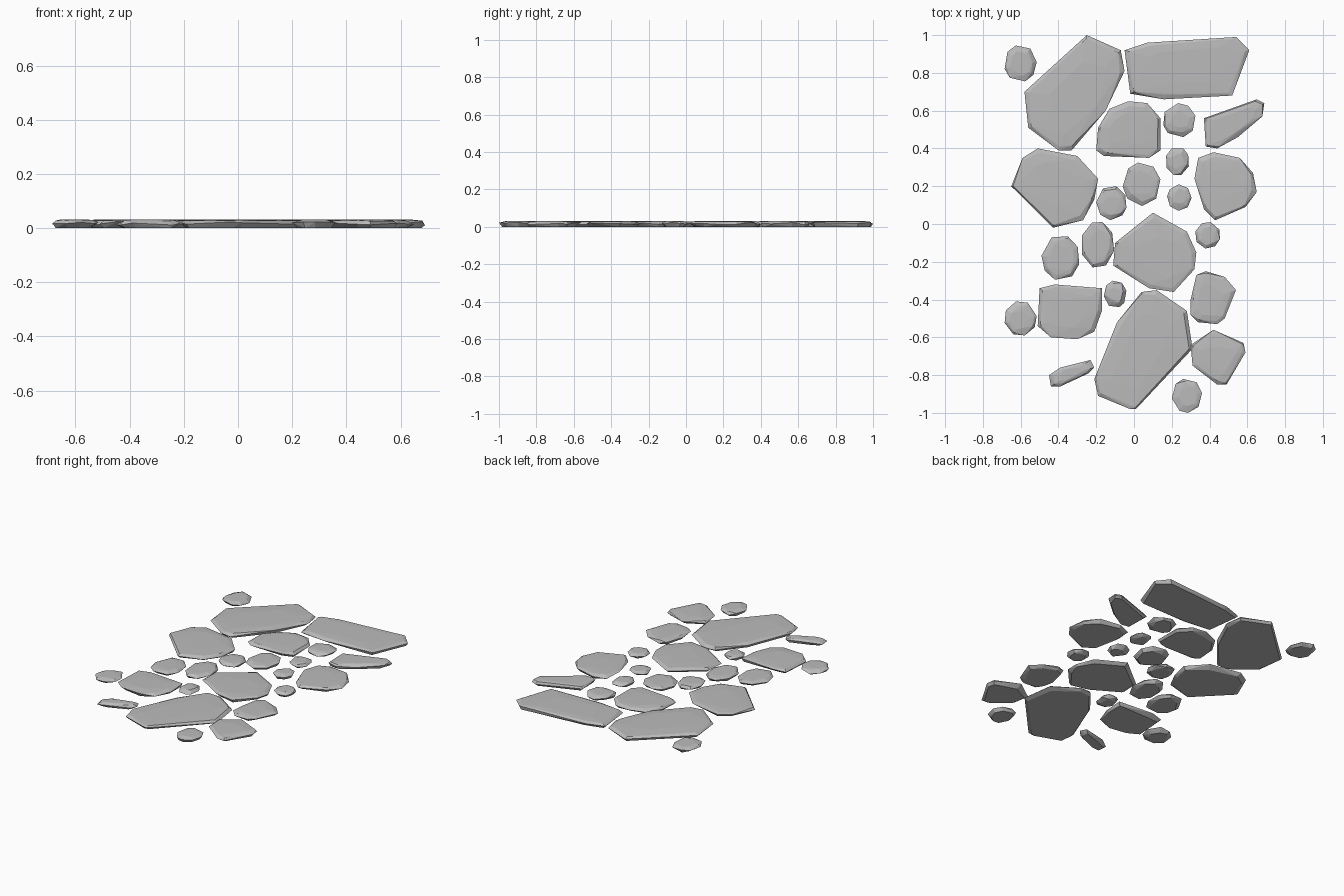
import bpy
import bmesh
import math
import random

default_cube = bpy.data.objects.get("Cube")
if default_cube:
    bpy.data.objects.remove(default_cube, do_unlink=True)

random.seed(7)
HEIGHT = 0.031

# One plain grey stone colour
stone_grey = bpy.data.materials.new("stone_grey")
stone_grey.use_nodes = True
colour = (0.5, 0.5, 0.5, 1)
stone_grey.diffuse_color = colour
stone_grey.node_tree.nodes["Principled BSDF"].inputs["Base Color"].default_value = colour


def paving_stone(name, outline):
    """Flat faceted rock: the hull of a chipped base, a rim and a worn top."""
    count = len(outline)
    cx = sum(x for x, y in outline) / count
    cy = sum(y for x, y in outline) / count
    bm = bmesh.new()

    def add_point(x, y, inset, z):
        reach = math.hypot(x - cx, y - cy)
        scale = 1 - inset / reach
        bm.verts.new((cx + (x - cx) * scale, cy + (y - cy) * scale, z))

    for x, y in outline:
        # Rim height varies so that the side breaks into slanted facets
        add_point(x, y, 0, HEIGHT * random.uniform(0.35, 0.8))
        add_point(x, y, random.uniform(0.01, 0.035), 0)
        add_point(x, y, random.uniform(0.01, 0.03), HEIGHT * random.uniform(0.84, 0.95))
        # The crown keeps the top almost level
        reach = math.hypot(x - cx, y - cy)
        add_point(x, y, reach * random.uniform(0.3, 0.6), HEIGHT)

    hull = bmesh.ops.convex_hull(bm, input=bm.verts)
    unused = {g for g in hull["geom_interior"] + hull["geom_unused"]
              if isinstance(g, bmesh.types.BMVert)}
    bmesh.ops.delete(bm, geom=list(unused), context="VERTS")
    bmesh.ops.recalc_face_normals(bm, faces=bm.faces)

    mesh = bpy.data.meshes.new(name)
    bm.to_mesh(mesh)
    bm.free()
    mesh.materials.append(stone_grey)
    stone = bpy.data.objects.new(name, mesh)
    bpy.context.collection.objects.link(stone)
    return stone


def pebble(name, x, y, width, depth, sides=8):
    """Small rounded stone that fills the given width and depth."""
    start = random.uniform(0, math.tau)
    angles = [start + math.tau * (i + random.uniform(-0.2, 0.2)) / sides
              for i in range(sides)]
    us = [math.cos(a) for a in angles]
    vs = [math.sin(a) for a in angles]

    def fit(values, centre, size):
        low, high = min(values), max(values)
        return [centre + size * ((v - low) / (high - low) - 0.5) for v in values]

    return paving_stone(name, list(zip(fit(us, x, width), fit(vs, y, depth))))


# Large slabs at the back
paving_stone("back_left_slab", [
    (-.58, .70), (-.25, 1), (-.07, .92), (-.05, .81),
    (-.15, .60), (-.33, .39), (-.40, .39), (-.56, .51)])
paving_stone("back_right_slab", [
    (-.05, .92), (.07, .96), (.54, .99), (.61, .92),
    (.52, .68), (.16, .66), (-.02, .69)])
paving_stone("back_centre_stone", [
    (-.20, .39), (-.19, .51), (-.13, .61), (-.03, .65), (.07, .64),
    (.14, .56), (.14, .39), (.08, .35), (-.16, .36)])
paving_stone("back_edge_stone", [
    (.37, .56), (.65, .66), (.69, .64), (.68, .57),
    (.55, .46), (.44, .40), (.38, .41)])

# Slabs across the middle
paving_stone("middle_left_slab", [
    (-.65, .20), (-.59, .35), (-.51, .40), (-.30, .36),
    (-.19, .24), (-.21, .13), (-.27, .02), (-.43, -.02)])
paving_stone("middle_right_slab", [
    (.32, .24), (.34, .35), (.42, .38), (.56, .35), (.63, .27),
    (.65, .17), (.59, .09), (.43, .02), (.37, .08)])
paving_stone("middle_centre_slab", [
    (-.10, -.10), (.10, .06), (.28, -.04), (.33, -.15),
    (.32, -.24), (.21, -.36), (.08, -.34), (-.11, -.22)])

# Slabs at the front
paving_stone("front_left_slab", [
    (-.50, -.34), (-.42, -.32), (-.17, -.34), (-.17, -.46),
    (-.21, -.57), (-.30, -.61), (-.44, -.60), (-.51, -.54)])
paving_stone("front_centre_slab", [
    (-.21, -.82), (-.09, -.52), (.04, -.36), (.12, -.35), (.28, -.46),
    (.31, -.66), (.01, -.98), (-.02, -.98), (-.19, -.91)])
paving_stone("front_right_upper_stone", [
    (.30, -.40), (.33, -.27), (.38, -.25), (.48, -.28),
    (.54, -.35), (.48, -.50), (.44, -.53), (.34, -.52), (.30, -.48)])
paving_stone("front_right_lower_stone", [
    (.30, -.64), (.42, -.56), (.58, -.63), (.59, -.68),
    (.49, -.85), (.44, -.85), (.31, -.75)])
paving_stone("front_left_sliver", [
    (-.45, -.80), (-.39, -.76), (-.23, -.72), (-.21, -.76),
    (-.24, -.79), (-.39, -.86), (-.44, -.86)])

# Small filler stones between the slabs
pebble("back_left_pebble", -.60, .85, .17, .19)
pebble("back_right_pebble", .24, .55, .17, .18)
pebble("upper_right_pebble", .23, .33, .12, .14)
pebble("lower_right_pebble", .24, .14, .13, .14)
pebble("centre_pebble", .04, .21, .20, .23)
pebble("centre_left_pebble", -.12, .11, .16, .18)
pebble("left_pebble", -.39, -.18, .20, .23)
pebble("tall_left_pebble", -.19, -.11, .17, .24)
pebble("right_pebble", .39, -.06, .13, .14)
pebble("inner_front_pebble", -.10, -.37, .12, .14)
pebble("outer_front_pebble", -.60, -.50, .17, .18)
pebble("front_right_pebble", .28, -.91, .16, .18)
